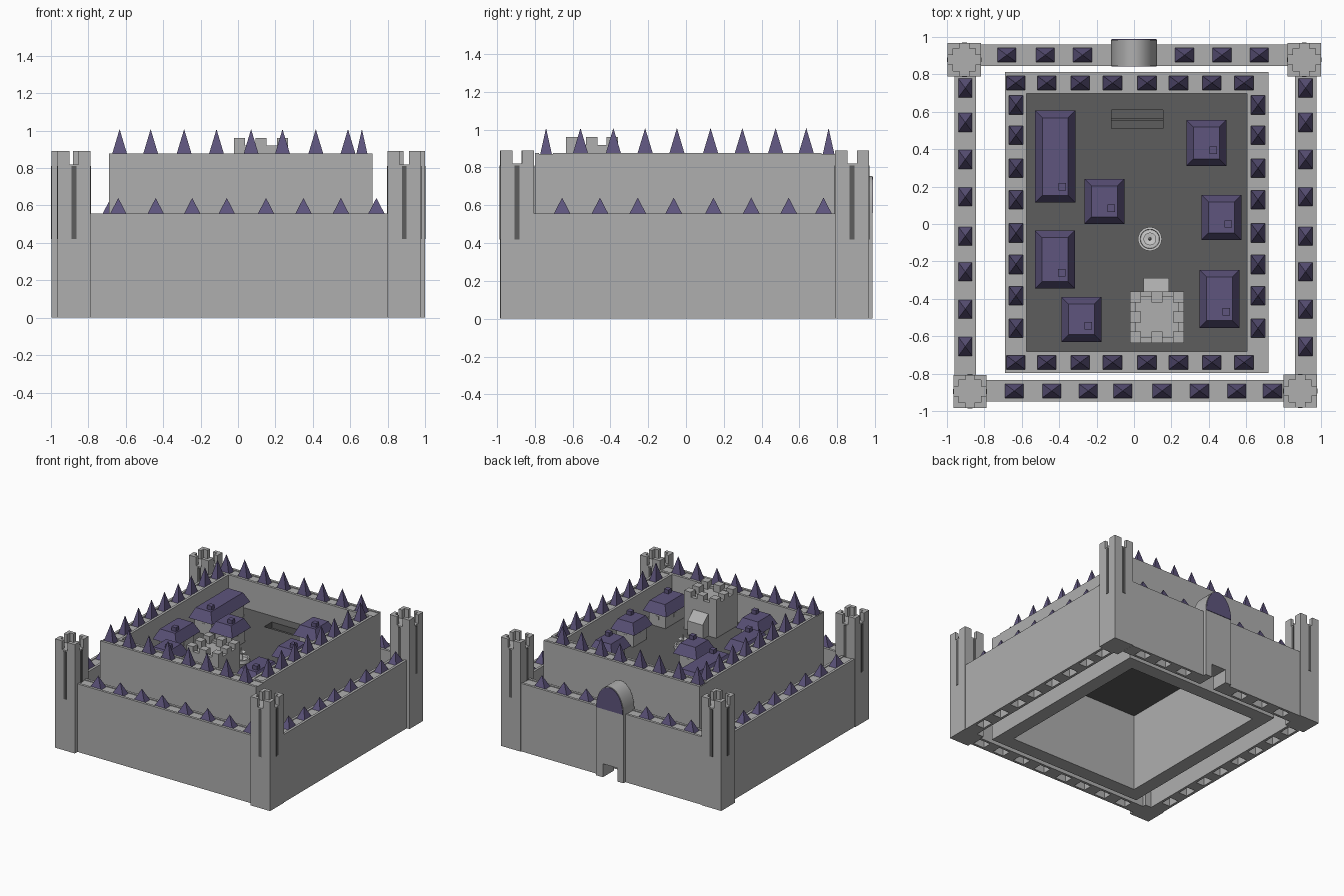
import bpy, bmesh, math

if "Cube" in bpy.data.objects:
    bpy.data.objects.remove(bpy.data.objects["Cube"])


def material(name, rgb):
    m = bpy.data.materials.new(name)
    m.diffuse_color = (*rgb, 1)
    m.use_nodes = True
    m.node_tree.nodes["Principled BSDF"].inputs["Base Color"].default_value = m.diffuse_color
    return m


STONE = material("grey stone", (0.43, 0.43, 0.43))
DARK = material("dark ground", (0.11, 0.11, 0.11))
PURPLE = material("purple slate", (0.112, 0.09, 0.205))
PALE = material("pale stone", (0.6, 0.6, 0.6))


def finish(bm, name, mat, smooth=False):
    bmesh.ops.recalc_face_normals(bm, faces=bm.faces)
    me = bpy.data.meshes.new(name)
    bm.to_mesh(me)
    bm.free()
    me.materials.append(mat)
    ob = bpy.data.objects.new(name, me)
    bpy.context.collection.objects.link(ob)
    if smooth:
        bpy.context.view_layer.objects.active = ob
        ob.select_set(True)
        bpy.ops.object.shade_smooth_by_angle(angle=math.radians(35))
        ob.select_set(False)
    return ob


def frustum(bm, x0, x1, y0, y1, z0, z1, inset=0.0):
    """Box whose top is drawn in by inset on every side."""
    def ring(i, z):
        return [bm.verts.new(p) for p in ((x0 + i, y0 + i, z), (x1 - i, y0 + i, z),
                                          (x1 - i, y1 - i, z), (x0 + i, y1 - i, z))]
    a, b = ring(0, z0), ring(inset, z1)
    bm.faces.new(a[::-1])
    bm.faces.new(b)
    for k in range(4):
        n = (k + 1) % 4
        bm.faces.new((a[k], a[n], b[n], b[k]))


def spike(bm, x, y, hx, hy, z0, z1):
    base = [bm.verts.new((x + sx * hx, y + sy * hy, z0))
            for sx, sy in ((-1, -1), (1, -1), (1, 1), (-1, 1))]
    tip = bm.verts.new((x, y, z1))
    bm.faces.new(base[::-1])
    for k in range(4):
        bm.faces.new((base[k], base[(k + 1) % 4], tip))


def prism(bm, pts, y0, y1):
    """Extrude an x-z profile along y."""
    a = [bm.verts.new((x, y0, z)) for x, z in pts]
    b = [bm.verts.new((x, y1, z)) for x, z in pts]
    bm.faces.new(a)
    bm.faces.new(b[::-1])
    for k in range(len(pts)):
        n = (k + 1) % len(pts)
        bm.faces.new((a[k], b[k], b[n], a[n]))


def wall(name, axis, c, lo, hi, top, spikes, tip, recess, solid):
    """Two skins with posts between them and a spike in every gap."""
    bm, sp = bmesh.new(), bmesh.new()

    def box(l0, l1, c0, c1, z0, z1):
        if axis == "x":
            frustum(bm, l0, l1, c0, c1, z0, z1)
        else:
            frustum(bm, c0, c1, l0, l1, z0, z1)
    box(lo, hi, c - 0.0575, c - 0.037, 0, top)
    box(lo, hi, c + 0.037, c + 0.0575, 0, top)
    if solid:
        box(lo, hi, c - 0.037, c + 0.037, 0, top - recess)
    start = lo
    for s in list(spikes) + [None]:
        end = hi if s is None else s - 0.05
        if end > start + 0.005:
            box(start, end, c - 0.037, c + 0.037, 0, top - 0.006)
        if s is None:
            break
        start = s + 0.05
        along = (s, c, 0.05, 0.037) if axis == "x" else (c, s, 0.037, 0.05)
        spike(sp, *along, top - recess, tip)
    finish(bm, name, STONE)
    finish(sp, name + "_spikes", PURPLE)


def outer_wall(name, axis, c, lo, hi, spikes):
    wall(name, axis, c, lo, hi, 0.556, spikes, 0.64, 0.012, False)


# outer curtain walls
side = (-0.655, -0.455, -0.255, -0.065, 0.145, 0.345, 0.543, 0.727)
front = (-0.64, -0.44, -0.245, -0.06, 0.15, 0.35, 0.55, 0.74)
outer_wall("outer_front_wall", "x", -0.892, -0.79, 0.805, front)
outer_wall("outer_left_wall", "y", -0.902, -0.81, 0.80, side)
outer_wall("outer_right_wall", "y", 0.917, -0.81, 0.80, side)
outer_wall("outer_back_wall_left", "x", 0.903, -0.82, -0.12, (-0.68, -0.475, -0.275))
outer_wall("outer_back_wall_right", "x", 0.903, 0.115, 0.82, (0.27, 0.47, 0.67))

# inner curtain walls
row_x = (-0.633, -0.467, -0.288, -0.115, 0.07, 0.238, 0.416, 0.588)
row_y = (-0.558, -0.384, -0.216, -0.048, 0.13, 0.298, 0.474, 0.636)
for name, axis, c, lo, hi, row in (
        ("inner_front_wall", "x", -0.740, -0.69, 0.72, row_x),
        ("inner_back_wall", "x", 0.754, -0.69, 0.72, row_x),
        ("inner_left_wall", "y", -0.6315, -0.69, 0.71, row_y),
        ("inner_right_wall", "y", 0.6625, -0.69, 0.71, row_y)):
    wall(name, axis, c, lo, hi, 0.877, row, 1.008, 0.035, True)

# corner towers with merlons and arrow slits
for name, cx, cy in (("tower_back_left", -0.907, 0.878), ("tower_back_right", 0.91, 0.878),
                     ("tower_front_left", -0.877, -0.895), ("tower_front_right", 0.889, -0.893)):
    h = 0.089
    bm, sl = bmesh.new(), bmesh.new()
    frustum(bm, cx - h, cx + h, cy - h, cy + h, 0, 0.82)
    for sx in (-1, 1):
        for sy in (-1, 1):
            # L-shaped corner merlon made of two blocks
            for a, b in ((0.025, 0.06), (0.06, 0.025)):
                xs = sorted((cx + sx * a, cx + sx * h))
                ys = sorted((cy + sy * b, cy + sy * h))
                frustum(bm, *xs, *ys, 0.81, 0.89)
    for s in (-1, 1):
        frustum(sl, cx - 0.013, cx + 0.013, cy + s * h - 0.003, cy + s * h + 0.003, 0.42, 0.81)
        frustum(sl, cx + s * h - 0.003, cx + s * h + 0.003, cy - 0.013, cy + 0.013, 0.42, 0.81)
    finish(bm, name, STONE)
    finish(sl, name + "_slits", DARK)


# gatehouse with arched top and low passage
def arch(w, h, n=24):
    return [(w * math.cos(math.pi * k / n), 0.56 + h * math.sin(math.pi * k / n))
            for k in range(n + 1)]


bm = bmesh.new()
prism(bm, [(-0.124, 0), (-0.068, 0), (-0.068, 0.11), (0.062, 0.11), (0.062, 0), (0.124, 0)]
      + arch(0.124, 0.195), 0.845, 0.985)
finish(bm, "gatehouse", STONE, True)
bm = bmesh.new()
prism(bm, arch(0.12, 0.19), 0.983, 0.989)
prism(bm, arch(0.12, 0.19), 0.841, 0.847)
finish(bm, "gate_arch_panel", PURPLE)

# courtyard floor around a sunken pit with a low central rib
F = 0.645
bm = bmesh.new()
for x0, x1, y0, y1 in ((-0.575, -0.12, -0.685, 0.705), (0.155, 0.61, -0.685, 0.705),
                       (-0.12, 0.155, -0.685, 0.51), (-0.12, 0.155, 0.61, 0.705)):
    frustum(bm, x0, x1, y0, y1, F - 0.01, F)
finish(bm, "courtyard_floor", DARK)
bm = bmesh.new()
P = F - 0.05
frustum(bm, -0.12, 0.155, 0.51, 0.61, P - 0.01, P)
frustum(bm, -0.12, 0.155, 0.553, 0.567, P, P + 0.015)
for x0, x1, y0, y1 in ((-0.13, -0.12, 0.5, 0.62), (0.155, 0.165, 0.5, 0.62),
                       (-0.12, 0.155, 0.5, 0.51), (-0.12, 0.155, 0.61, 0.62)):
    frustum(bm, x0, x1, y0, y1, P - 0.01, F - 0.005)
finish(bm, "courtyard_pit", DARK)

# houses: centre x, y range
for i, (cx, y0, y1) in enumerate(((-0.421, 0.114, 0.606), (-0.158, 0.0, 0.241), (-0.423, -0.346, -0.035),
                                  (-0.281, -0.63, -0.39), (0.387, 0.31, 0.556),
                                  (0.467, -0.085, 0.156), (0.457, -0.555, -0.245)), 1):
    walls, roof, win = bmesh.new(), bmesh.new(), bmesh.new()
    frustum(walls, cx - 0.075, cx + 0.075, y0 + 0.035, y1 - 0.035, F, 0.765)
    frustum(roof, cx - 0.107, cx + 0.107, y0, y1, 0.76, 0.84, 0.038)
    px, py = cx + 0.037, y0 + 0.085
    frustum(roof, px - 0.02, px + 0.02, py - 0.02, py + 0.02, 0.82, 0.872)
    cy = (y0 + y1) / 2
    for s in (-1, 1):
        wx, wy = cx + s * 0.075, cy + s * ((y1 - y0) / 2 - 0.035)
        frustum(win, wx - 0.002, wx + 0.002, cy - 0.015, cy + 0.015, 0.70, 0.73)
        frustum(win, cx - 0.015, cx + 0.015, wy - 0.002, wy + 0.002, 0.70, 0.73)
    finish(walls, f"house_{i}_walls", STONE)
    finish(roof, f"house_{i}_roof", PURPLE)
    finish(win, f"house_{i}_shutters", STONE)

# keep with battlements and a lean-to porch
bm = bmesh.new()
X0, X1, Y0, Y1 = -0.022, 0.268, -0.635, -0.36
frustum(bm, X0, X1, Y0, Y1, F, 0.90)
t = 0.06
for i in range(3):
    for j in range(3):
        if (i, j) != (1, 1):
            x = X0 + i * (X1 - X0 - t) / 2
            y = Y0 + j * (Y1 - Y0 - t) / 2
            frustum(bm, x, x + t, y, y + t, 0.89, 0.96)
for x0, x1, y0, y1 in ((X0, X1, Y0, Y0 + 0.03), (X0, X1, Y1 - 0.03, Y1),
                       (X0, X0 + 0.03, Y0, Y1), (X1 - 0.03, X1, Y0, Y1)):
    frustum(bm, x0, x1, y0, y1, 0.89, 0.92)
finish(bm, "keep", STONE)
bm = bmesh.new()
quads = [[bm.verts.new((x, y, z)) for y, z in ((-0.365, F), (-0.288, F), (-0.288, 0.76), (-0.365, 0.83))]
         for x in (0.05, 0.187)]
for q in quads:
    bm.faces.new(q)
for k in range(4):
    n = (k + 1) % 4
    bm.faces.new((quads[0][k], quads[0][n], quads[1][n], quads[1][k]))
finish(bm, "keep_porch", STONE)

# tiered fountain, turned from a profile
bm = bmesh.new()
N, rings = 24, []
for r, z in ((0.064, F), (0.064, F + 0.03), (0.052, F + 0.03), (0.05, F + 0.012), (0.014, F + 0.015),
             (0.012, F + 0.06), (0.034, F + 0.075), (0.028, F + 0.075), (0.008, F + 0.07), (0.004, F + 0.11)):
    rings.append([bm.verts.new((0.085 + r * math.cos(2 * math.pi * k / N),
                                -0.08 + r * math.sin(2 * math.pi * k / N), z)) for k in range(N)])
for a, b in zip(rings, rings[1:]):
    for k in range(N):
        n = (k + 1) % N
        bm.faces.new((a[k], a[n], b[n], b[k]))
bm.faces.new(rings[-1])
bm.faces.new(rings[0][::-1])
finish(bm, "fountain", PALE, True)
